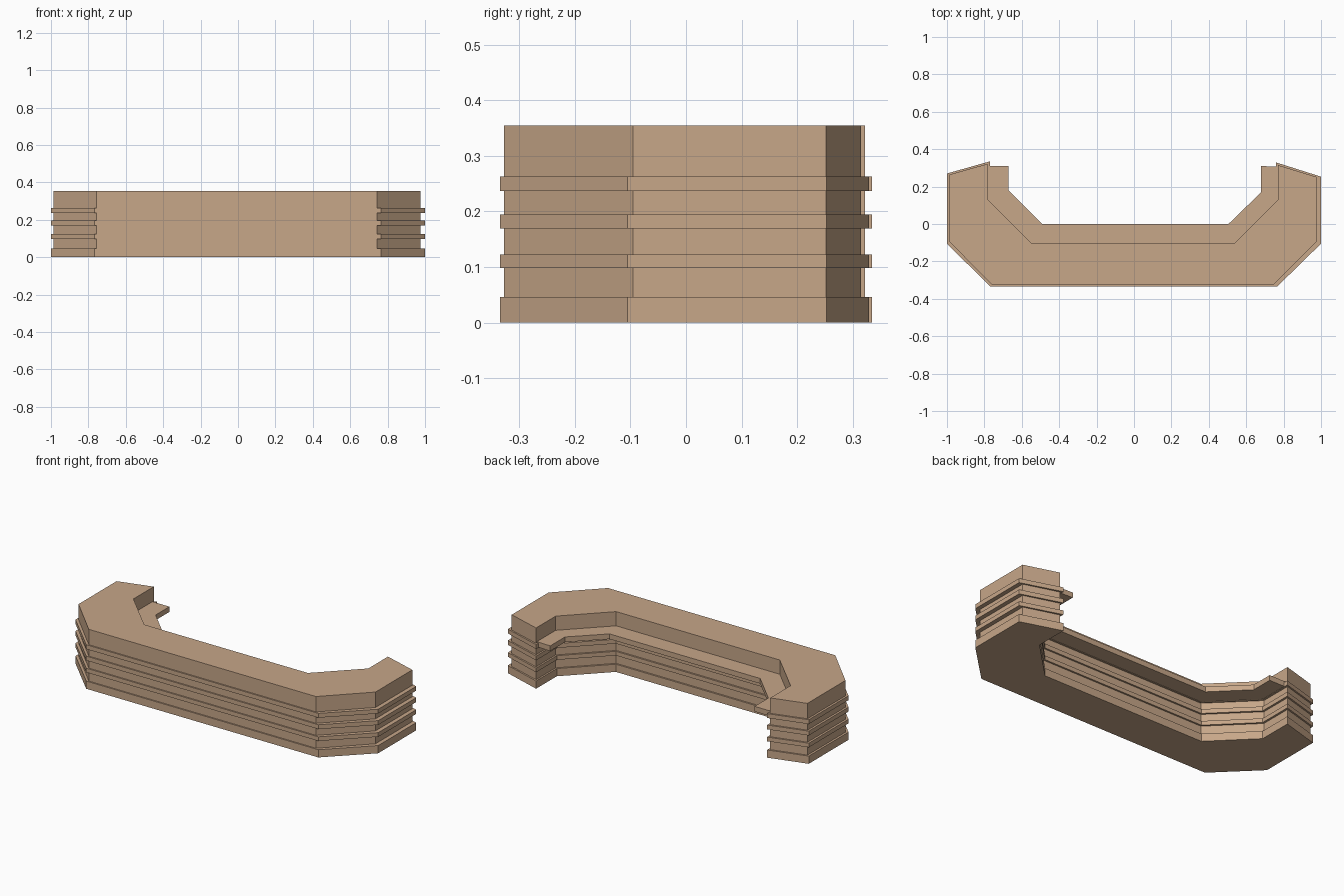
import bpy
import bmesh

cube = bpy.data.objects.get("Cube")
if cube:
    bpy.data.objects.remove(cube)

# Single tan colour
tan = bpy.data.materials.new("tan")
tan.use_nodes = True
colour = (0.57, 0.385, 0.25, 1)
tan.diffuse_color = colour
tan.node_tree.nodes["Principled BSDF"].inputs["Base Color"].default_value = colour


def slab(name, outline, bottom, top):
    """Extrude a plan outline between two heights."""
    bm = bmesh.new()
    face = bm.faces.new([bm.verts.new((x, y, bottom)) for x, y in outline])
    result = bmesh.ops.extrude_face_region(bm, geom=[face])
    verts = [v for v in result["geom"] if isinstance(v, bmesh.types.BMVert)]
    bmesh.ops.translate(bm, verts=verts, vec=(0, 0, top - bottom))
    bmesh.ops.recalc_face_normals(bm, faces=bm.faces)
    mesh = bpy.data.meshes.new(name)
    bm.to_mesh(mesh)
    bm.free()
    mesh.materials.append(tan)
    obj = bpy.data.objects.new(name, mesh)
    bpy.context.collection.objects.link(obj)
    return obj


# Plan outlines: outer edge from left end to right end, then back along the inside
core = [(-0.987, 0.264), (-0.987, -0.095), (-0.757, -0.327), (0.744, -0.327),
        (0.975, -0.095), (0.975, 0.252), (0.77, 0.315), (0.77, 0.13),
        (0.535, -0.105), (-0.546, -0.105), (-0.782, 0.13), (-0.782, 0.322)]
band = [(-1, 0.27), (-1, -0.105), (-0.768, -0.335), (0.765, -0.335),
        (1, -0.105), (1, 0.253), (0.76, 0.329), (0.76, 0.134),
        (0.53, -0.095), (-0.541, -0.095), (-0.77, 0.134), (-0.77, 0.335)]
shelf = [(-0.8, 0.31), (-0.8, 0.12), (-0.555, -0.125), (0.545, -0.125),
         (0.79, 0.12), (0.79, 0.305), (0.68, 0.31), (0.68, 0.17),
         (0.505, 0), (-0.49, 0), (-0.67, 0.18), (-0.67, 0.31)]

# Counter body
slab("counter_body", core, 0.01, 0.355)

# Protruding bands around the body
for i, (low, high) in enumerate([(0, 0.046), (0.098, 0.123), (0.169, 0.195), (0.237, 0.263)]):
    slab(f"trim_band_{i + 1}", band, low, high)

# Work shelf along the inside
slab("inner_shelf", shelf, 0.239, 0.27)
